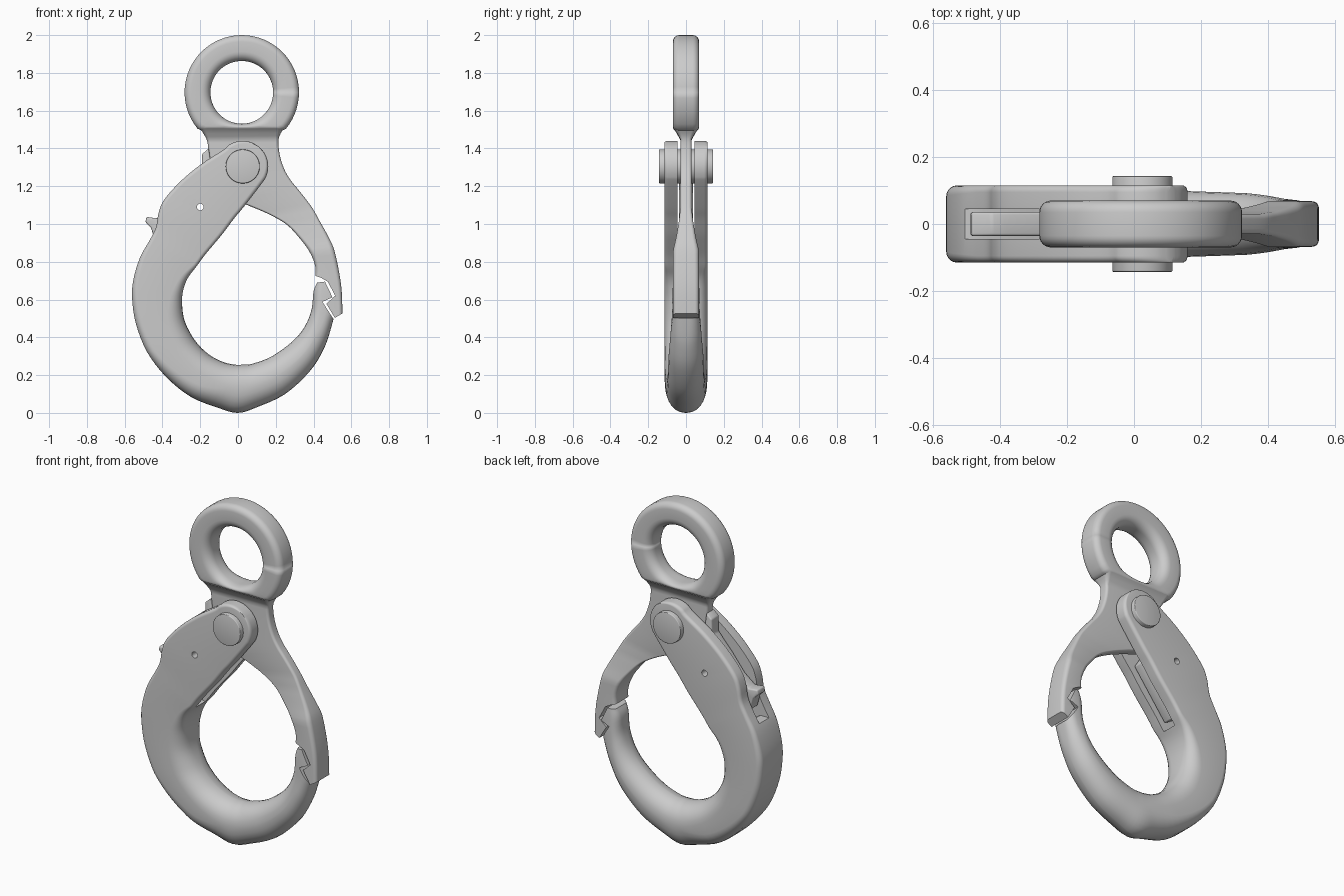
import bpy, bmesh, math
from math import sin, cos, pi, radians

if "Cube" in bpy.data.objects:
    bpy.data.objects.remove(bpy.data.objects["Cube"])


def finish(name, bm, angle=35):
    bmesh.ops.recalc_face_normals(bm, faces=bm.faces)
    me = bpy.data.meshes.new(name)
    bm.to_mesh(me)
    bm.free()
    ob = bpy.data.objects.new(name, me)
    bpy.context.collection.objects.link(ob)
    return ob


def activate(ob):
    bpy.ops.object.select_all(action='DESELECT')
    ob.select_set(True)
    bpy.context.view_layer.objects.active = ob


def smooth(ob, angle=32):
    activate(ob)
    bpy.ops.object.shade_smooth_by_angle(angle=radians(angle))


def prism(name, pts, half, bevel=0):
    """Front-view outline extruded to y = +-half."""
    bm = bmesh.new()
    f = bm.faces.new([bm.verts.new((x, -half, z)) for x, z in pts])
    ext = bmesh.ops.extrude_face_region(bm, geom=[f])
    for v in ext['geom']:
        if isinstance(v, bmesh.types.BMVert):
            v.co.y = half
    ob = finish(name, bm)
    if bevel:
        m = ob.modifiers.new('bevel', 'BEVEL')
        m.width, m.segments = bevel, 3
        activate(ob)
        bpy.ops.object.modifier_apply(modifier=m.name)
    return ob


def disc(cx, cz, r, n=48):
    return [(cx + r * cos(2 * pi * i / n), cz + r * sin(2 * pi * i / n)) for i in range(n)]


def cut(ob, pts, half):
    cutter = prism('cutter', pts, half)
    cutter.hide_render = True
    m = ob.modifiers.new('cut', 'BOOLEAN')
    m.operation, m.solver, m.object = 'DIFFERENCE', 'EXACT', cutter
    activate(ob)
    bpy.ops.object.modifier_apply(modifier=m.name)
    bpy.data.objects.remove(cutter, do_unlink=True)


def section(row, h, ri, ro, n=7):
    """Rounded section between the outer and inner edge points of a row."""
    ox, oz, ix, iz = row
    w = math.hypot(ox - ix, oz - iz)
    pts = []
    for corner in range(4):
        outer = corner in (0, 3)
        r = ro if outer else ri
        a, b = min(r, 0.48 * w), min(r, 0.97 * h)
        for k in range(n):
            t = (corner + k / (n - 1)) * pi / 2
            u = (w - a if outer else a) + a * cos(t)
            y = (h - b if corner < 2 else b - h) + b * sin(t)
            pts.append((ix + (ox - ix) * u / w, y, iz + (oz - iz) * u / w))
    return pts


def keyed(keys, t):
    for k0, k1 in zip(keys, keys[1:]):
        if t <= k1[0]:
            f = (t - k0[0]) / (k1[0] - k0[0])
            return [p + (q - p) * f for p, q in zip(k0[1:], k1[1:])]
    return keys[-1][1:]


def spline(rows, t):
    i = min(int(t), len(rows) - 2)
    f = t - i
    p = [rows[max(0, min(len(rows) - 1, i + d))] for d in (-1, 0, 1, 2)]
    return [0.5 * (2 * b + (c - a) * f + (2 * a - 5 * b + 4 * c - d) * f * f
                   + (3 * b - a - 3 * c + d) * f ** 3) for a, b, c, d in zip(*p)]


def loft(name, rows, keys, sub=4, closed=False):
    bm = bmesh.new()
    count = len(rows) * sub if closed else (len(rows) - 1) * sub + 1
    rings = []
    for j in range(count):
        t = j / sub
        rings.append([bm.verts.new(c) for c in section(spline(rows, t), *keyed(keys, t))])
    m = len(rings[0])
    for j in range(count if closed else count - 1):
        a, b = rings[j], rings[(j + 1) % count]
        for k in range(m):
            bm.faces.new((a[k], a[(k + 1) % m], b[(k + 1) % m], b[k]))
    if not closed:
        bm.faces.new(rings[0])
        bm.faces.new(rings[-1])
    bmesh.ops.remove_doubles(bm, verts=bm.verts, dist=1e-5)
    return finish(name, bm)


PX, PZ = 0.025, 1.305

# hook body: round pivot end, flat cheeks, then a rounded hook
rows = []
for deg in (5, 20, 37, 54, 72, 90):
    c, s = 0.135 * cos(radians(deg)), 0.135 * sin(radians(deg))
    rows.append((PX + .64 * c - .77 * s, PZ + .77 * c + .64 * s,
                 PX + .64 * c + .77 * s, PZ + .77 * c - .64 * s))
rows += [(-.19, 1.32, .03, 1.09), (-.30, 1.23, -.02, 1.03), (-.39, 1.13, -.08, .95),
         (-.42, 1.06, -.13, .89), (-.435, .98, -.18, .83), (-.47, .91, -.22, .775),
         (-.52, .82, -.265, .715), (-.555, .70, -.29, .65), (-.56, .60, -.296, .575),
         (-.54, .47, -.28, .48), (-.48, .32, -.225, .38), (-.38, .19, -.155, .31),
         (-.25, .085, -.08, .27), (-.10, .025, -.02, .256), (0, 0, .02, .255),
         (.10, .03, .075, .26), (.25, .10, .18, .30), (.38, .22, .29, .38),
         (.45, .33, .355, .46), (.49, .44, .39, .55), (.525, .60, .40, .645), (.50, .70, .42, .69)]
hook = loft('hook_body', rows, [
    (0, .115, .02, .02), (11, .115, .02, .02), (13, .115, .05, .03), (16, .115, .11, .04),
    (18, .112, .11, .08), (20, .105, .11, .14), (23, .092, .09, .10), (25, .075, .06, .06),
    (27, .068, .03, .03)])
# slot between the cheeks, rivet hole, notch at the tip
cut(hook, [(-.65, .85), (-.45, .85), (-.30, .76), (-.15, .72), (.3, 1.0), (.3, 1.6), (-.65, 1.6)], .045)
cut(hook, disc(-.2, 1.09, .018, 24), .3)
cut(hook, [(.458, .70), (.50, .612), (.447, .588), (.503, .50), (.7, .5), (.7, .8), (.458, .8)], .3)
smooth(hook)

# eye ring, flattened at its foot where the neck begins
rows = []
for i in range(65):
    t = 2 * pi * i / 64
    rows.append((.02 + .303 * cos(t), max(1.697 + .303 * sin(t), 1.495),
                 .02 + .166 * cos(t), 1.697 + .166 * sin(t)))
eye = loft('eye_ring', rows, [(0, .07, .05, .035), (65, .07, .05, .035)], sub=1)
smooth(eye)

# neck and locking arm with a toothed end
rows = [(.24, 1.505, -.20, 1.505), (.215, 1.45, -.165, 1.445), (.22, 1.37, -.155, 1.38),
        (.245, 1.29, -.13, 1.25), (.28, 1.23, -.05, 1.14), (.325, 1.175, .05, 1.10),
        (.39, 1.09, .167, 1.05), (.43, 1.02, .26, .995), (.48, .93, .33, .92),
        (.51, .86, .38, .85), (.537, .735, .41, .77), (.55, .63, .41, .66), (.553, .50, .45, .50)]
arm = loft('locking_arm', rows, [
    (0, .068, .03, .03), (1, .03, .015, .015), (6, .03, .015, .015), (7, .037, .015, .015),
    (9, .068, .025, .025), (12, .068, .02, .02)])
cut(arm, [(.3, .75), (.38, .735), (.44, .715), (.475, .695), (.515, .62), (.468, .578),
          (.513, .503), (.553, .527), (.65, .53), (.65, .4), (.3, .4)], .3)
smooth(arm)

# release trigger in the slot
trigger = prism('release_trigger', [
    (-.485, 1.037), (-.425, 1.03), (-.36, 1.08), (-.28, 1.18), (-.19, 1.28), (-.19, 1.37),
    (-.155, 1.40), (-.13, 1.22), (-.03, 1.06), (-.24, .79), (-.44, .91), (-.46, .98),
    (-.49, 1.01)], .036, .008)
cut(trigger, disc(-.2, 1.09, .018, 24), .3)
smooth(trigger)

# pivot pin
pin = prism('pivot_pin', disc(PX, PZ, .09), .143, .004)
smooth(pin)
